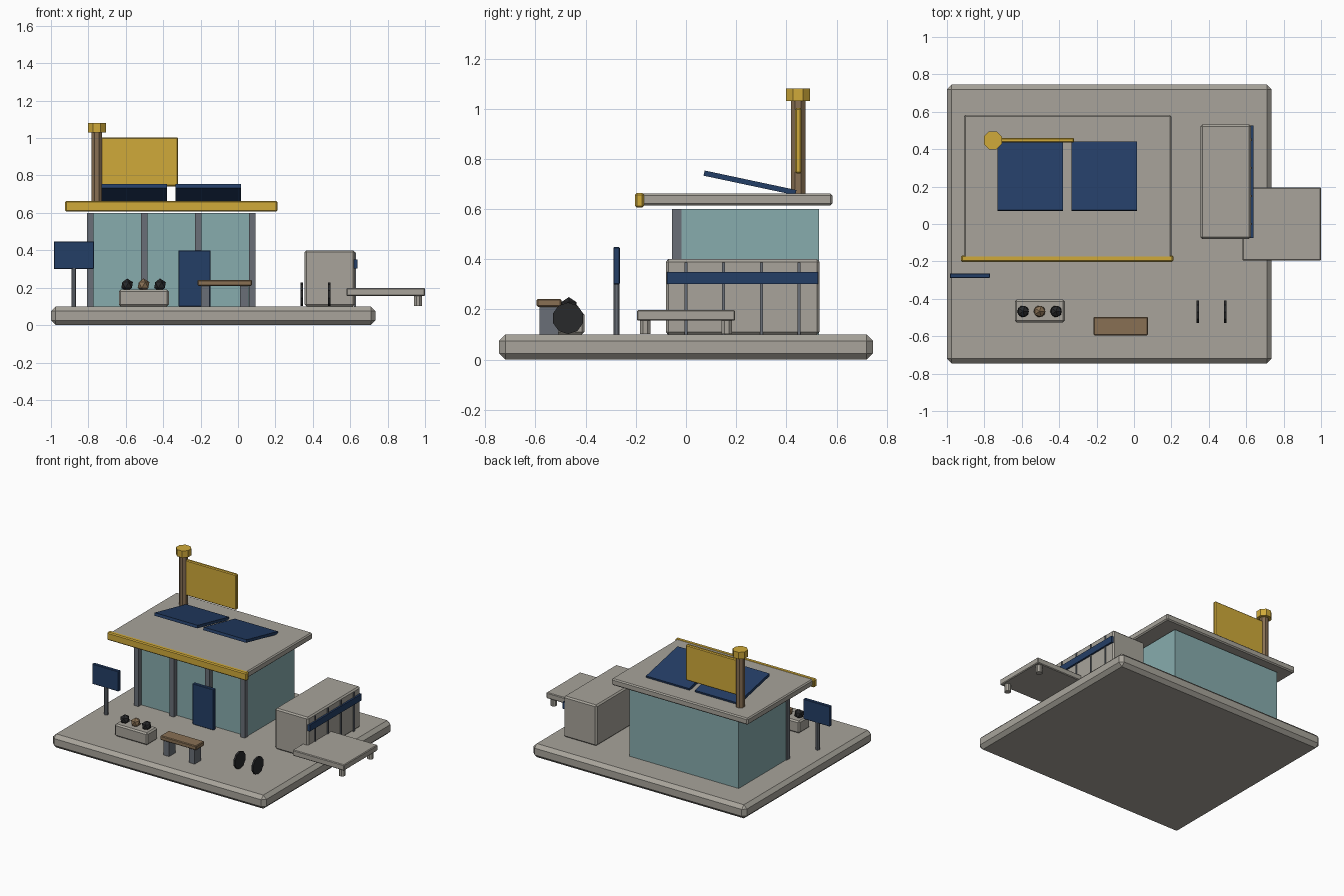
import bpy, bmesh, math
from mathutils import Matrix

if "Cube" in bpy.data.objects:
    bpy.data.objects.remove(bpy.data.objects["Cube"])


def mat(name, r, g, b):
    lin = [((c / 255 + 0.055) / 1.055) ** 2.4 for c in (r, g, b)]
    m = bpy.data.materials.new(name)
    m.diffuse_color = (*lin, 1)
    m.use_nodes = True
    m.node_tree.nodes["Principled BSDF"].inputs["Base Color"].default_value = m.diffuse_color
    return m


CONCRETE = mat("concrete", 168, 164, 155)
GLASS = mat("glass", 135, 172, 174)
YELLOW = mat("yellow", 208, 170, 58)
NAVY = mat("navy", 36, 62, 102)
SLATE = mat("slate", 106, 111, 119)
WOOD = mat("wood", 136, 112, 84)
BLACK = mat("black", 40, 41, 43)


def finish(name, bm, material, xf):
    bmesh.ops.transform(bm, matrix=xf, verts=bm.verts)
    me = bpy.data.meshes.new(name)
    bm.to_mesh(me)
    bm.free()
    me.materials.append(material)
    ob = bpy.data.objects.new(name, me)
    bpy.context.collection.objects.link(ob)
    return ob


def box(name, x, y, z, material, bevel=0.0, tilt=0.0):
    """Box from (min, max) ranges, optionally chamfered and tilted about x."""
    bm = bmesh.new()
    bmesh.ops.create_cube(bm, size=1)
    size = [r[1] - r[0] for r in (x, y, z)]
    mid = [(r[0] + r[1]) / 2 for r in (x, y, z)]
    bmesh.ops.scale(bm, vec=size, verts=bm.verts)
    if bevel:
        bmesh.ops.bevel(bm, geom=bm.edges[:], offset=bevel, segments=1,
                        profile=0.5, affect='EDGES')
    return finish(name, bm, material,
                  Matrix.Translation(mid) @ Matrix.Rotation(tilt, 4, 'X'))


def cyl(name, centre, r, h, material, sides=8, axis='Z'):
    bm = bmesh.new()
    bmesh.ops.create_cone(bm, cap_ends=True, segments=sides, radius1=r, radius2=r, depth=h)
    turn = Matrix.Rotation(math.pi / sides, 4, 'Z')
    if axis == 'X':
        turn = Matrix.Rotation(math.pi / 2, 4, 'Y') @ turn
    return finish(name, bm, material, Matrix.Translation(centre) @ turn)


# Ground slab
box("base_slab", (-1, 0.735), (-0.745, 0.745), (0, 0.1), CONCRETE, 0.025)

# Glass pavilion with front columns and door
box("glass_hall", (-0.8, 0.09), (-0.02, 0.53), (0.1, 0.6), GLASS)
for i in range(4):
    cx = -0.79 + i * 0.289
    box(f"front_column_{i}", (cx - 0.0175, cx + 0.0175), (-0.055, -0.018), (0.1, 0.6), SLATE)
box("door", (-0.318, -0.146), (-0.075, -0.05), (0.1, 0.4), NAVY, 0.003)

# Roof, fascia and tilted solar panels
box("roof", (-0.91, 0.2), (-0.185, 0.583), (0.614, 0.662), CONCRETE, 0.008)
box("roof_fascia", (-0.925, 0.21), (-0.203, -0.168), (0.606, 0.664), YELLOW, 0.007)
for i, x0 in enumerate((-0.73, -0.333)):
    box(f"solar_panel_{i}", (x0, x0 + 0.35), (0.068, 0.442), (0.694, 0.715), NAVY,
        tilt=math.radians(-12))

# Roof mast with flag
cyl("mast", (-0.755, 0.447, 0.85), 0.031, 0.38, WOOD)
cyl("mast_cap", (-0.755, 0.447, 1.056), 0.052, 0.05, YELLOW)
box("flag", (-0.735, -0.32), (0.435, 0.461), (0.742, 1.003), YELLOW, 0.006)

# Sign on a post
cyl("sign_post", (-0.878, -0.277, 0.2), 0.014, 0.21, SLATE)
box("sign_panel", (-0.985, -0.77), (-0.289, -0.264), (0.3, 0.448), NAVY, 0.003)

# Planter with faceted shrubs
box("planter", (-0.637, -0.37), (-0.527, -0.405), (0.1, 0.19), CONCRETE, 0.01)
for i, m in enumerate((BLACK, WOOD, BLACK)):
    bm = bmesh.new()
    bmesh.ops.create_icosphere(bm, subdivisions=1, radius=0.035)
    finish(f"shrub_{i}", bm, m, Matrix.Translation((-0.593 + i * 0.088, -0.467, 0.214)))

# Bench
box("bench_seat", (-0.217, 0.075), (-0.595, -0.497), (0.21, 0.242), WOOD, 0.005)
for i, cx in enumerate((-0.175, 0.033)):
    box(f"bench_leg_{i}", (cx - 0.022, cx + 0.022), (-0.583, -0.509), (0.1, 0.212), SLATE)

# Pair of wheels
for i, cx in enumerate((0.341, 0.488)):
    cyl(f"wheel_{i}", (cx, -0.47, 0.165), 0.063, 0.014, BLACK, sides=10, axis='X')

# Side kiosk with ribs and stripe
box("kiosk", (0.356, 0.625), (-0.08, 0.532), (0.1, 0.4), CONCRETE, 0.01)
for i in range(4):
    cy = i * 0.15
    box(f"kiosk_rib_{i}", (0.62, 0.631), (cy - 0.006, cy + 0.006), (0.1, 0.388), SLATE)
box("kiosk_stripe", (0.62, 0.638), (-0.075, 0.527), (0.302, 0.35), NAVY)

# Loading deck with outer feet
box("deck", (0.58, 1.0), (-0.196, 0.196), (0.155, 0.198), CONCRETE, 0.005)
for side in (-1, 1):
    cyl(f"deck_foot_{side}", (0.962, side * 0.163, 0.13), 0.023, 0.056, CONCRETE)
